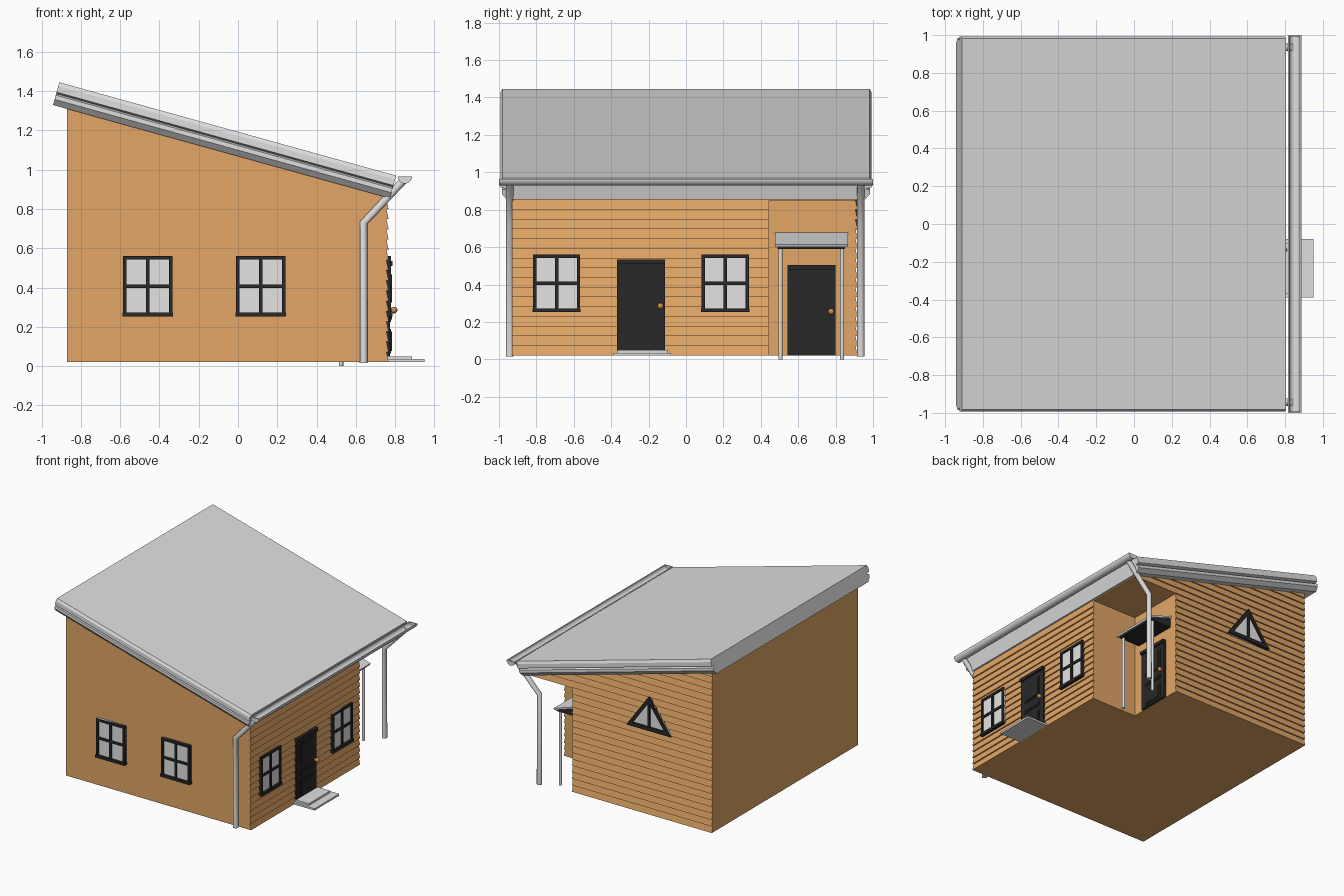
import bpy, bmesh, math
from mathutils import Vector

cube = bpy.data.objects.get("Cube")
if cube:
    bpy.data.objects.remove(cube, do_unlink=True)


def material(name, rgb):
    m = bpy.data.materials.new(name)
    m.use_nodes = True
    m.diffuse_color = (*rgb, 1)
    m.node_tree.nodes["Principled BSDF"].inputs["Base Color"].default_value = (*rgb, 1)
    return m


WOOD = material("orange wood", (0.76, 0.384, 0.134))
GREY = material("light grey metal", (0.74, 0.74, 0.74))
GLASS = material("pale window glass", (0.77, 0.77, 0.77))
BLACK = material("black paint", (0.02, 0.021, 0.02))
BRASS = material("brass", (0.6, 0.27, 0.07))

# Main dimensions
BASE, LEFT, RIGHT, FRONT, BACK = 0.02, -0.87, 0.755, -0.93, 0.905
PORCH_X, PORCH_Y, PORCH_TOP = 0.365, 0.445, 0.85
PITCH = math.atan2(1.445 - 0.97, 1.715)
ROOF_CORNER = Vector((-0.91, 0, 1.445))
ROOF_UP = Vector((math.sin(PITCH), 0, math.cos(PITCH)))


def under_roof(x):
    p = ROOF_CORNER - ROOF_UP * 0.115
    return p.z - (x - p.x) * math.tan(PITCH)


# Placements: (across, outward depth, height) to world
def along_y(u, d, v): return (u, d, v)
def along_x(u, d, v): return (d, u, v)
def front_wall(u, d, v): return (u, FRONT - d, v)
def right_wall(u, d, v): return (RIGHT + d, u, v)
def porch_wall(u, d, v): return (PORCH_X + d, u, v)
def back_wall(u, d, v): return (u, BACK + d, v)


def rect(u0, u1, v0, v1):
    return [(u0, v0), (u1, v0), (u1, v1), (u0, v1)]


def build(name, solids, mat, place, clip=False):
    """Extrude each (outline, depth0, depth1) into one object."""
    bm = bmesh.new()
    for pts, d0, d1 in solids:
        face = bm.faces.new([bm.verts.new(place(u, d0, v)) for u, v in pts])
        shift = Vector(place(0, d1, 0)) - Vector(place(0, d0, 0))
        new = bmesh.ops.extrude_face_region(bm, geom=[face], use_keep_orig=True)
        verts = [g for g in new["geom"] if isinstance(g, bmesh.types.BMVert)]
        bmesh.ops.translate(bm, verts=verts, vec=shift)
    bmesh.ops.recalc_face_normals(bm, faces=bm.faces)
    if clip:
        bmesh.ops.bisect_plane(bm, geom=bm.verts[:] + bm.edges[:] + bm.faces[:],
                               plane_co=ROOF_CORNER - ROOF_UP * 0.11,
                               plane_no=ROOF_UP, clear_outer=True)
    mesh = bpy.data.meshes.new(name)
    bm.to_mesh(mesh)
    bm.free()
    mesh.materials.append(mat)
    ob = bpy.data.objects.new(name, mesh)
    bpy.context.collection.objects.link(ob)
    return ob


def smooth(ob):
    bpy.ops.object.select_all(action='DESELECT')
    ob.select_set(True)
    bpy.context.view_layer.objects.active = ob
    bpy.ops.object.shade_smooth_by_angle()


# House body with a recessed porch at the back right corner
top = [(RIGHT, under_roof(RIGHT)), (LEFT, under_roof(LEFT))]
build("main_body", [([(LEFT, BASE), (RIGHT, BASE)] + top, FRONT, PORCH_Y)], WOOD, along_y)
build("porch_body", [([(LEFT, BASE), (PORCH_X, BASE), (PORCH_X, PORCH_TOP),
                       (RIGHT, PORCH_TOP)] + top, PORCH_Y, BACK)], WOOD, along_y)


# Clapboard siding
def clapboards(face, z0, count, height=0.052):
    pts = [(face - 0.01, z0)]
    for i in range(count):
        pts += [(face + 0.012, z0 + i * height), (face + 0.001, z0 + (i + 1) * height)]
    return pts + [(face - 0.01, z0 + count * height)]


build("right_siding", [(clapboards(RIGHT, BASE, 16), FRONT, PORCH_Y)], WOOD, along_y)
build("back_siding", [(clapboards(BACK, BASE, 25), LEFT, PORCH_X)], WOOD, along_x, True)
build("back_siding_over_porch", [(clapboards(BACK, PORCH_TOP, 3), PORCH_X, RIGHT)],
      WOOD, along_x, True)

# Roof slab with grooved fascia
side = [(0.982, 0), (0.992, -0.02), (0.992, -0.052), (0.962, -0.06),
        (0.985, -0.068), (0.985, -0.09), (0.957, -0.12)]
roof = build("roof", [(side + [(-y, h) for y, h in reversed(side)], 0, 1.78)], GREY, along_x)
roof.location = ROOF_CORNER
roof.rotation_euler.y = PITCH


# Half-round gutter with end caps
def arc(r, n=14):
    return [(0.85 + r * math.cos(math.pi * (1 + i / n)),
             0.965 + r * math.sin(math.pi * (1 + i / n))) for i in range(n + 1)]


smooth(build("gutter", [(arc(0.036) + arc(0.028)[::-1], -1, 1)], GREY, along_y))
build("gutter_caps", [(arc(0.036), s, s * 0.993) for s in (-1, 1)], GREY, along_y)


# Downspouts and porch posts
def pipe(name, points, radius):
    cu = bpy.data.curves.new(name, 'CURVE')
    cu.dimensions = '3D'
    cu.bevel_depth = radius
    cu.bevel_resolution = 4
    cu.use_fill_caps = True
    sp = cu.splines.new('POLY')
    sp.points.add(len(points) - 1)
    for p, co in zip(sp.points, points):
        p.co = (*co, 1)
    cu.materials.append(GREY)
    bpy.context.collection.objects.link(bpy.data.objects.new(name, cu))


for name, y in (("front_downspout", -0.943), ("back_downspout", 0.935)):
    pipe(name, [(0.64, y, 0.015), (0.64, y, 0.73), (0.84, y, 0.942)], 0.02)
for name, y in (("front_porch_post", 0.505), ("back_porch_post", 0.835)):
    pipe(name, [(0.525, y, 0), (0.525, y, 0.6)], 0.011)


# Four-pane windows
def window(name, u, place, w=0.126, z0=0.255, z1=0.56, t=0.018):
    mid = (z0 + z1) / 2
    bars = [rect(u - w, u - w + t, z0, z1), rect(u + w - t, u + w, z0, z1),
            rect(u - w, u + w, z1 - t, z1), rect(u - t / 2, u + t / 2, z0, z1),
            rect(u - w, u + w, mid - t / 2, mid + t / 2)]
    sill = (rect(u - w - 0.003, u + w + 0.003, z0 - 0.003, z0 + t), 0, 0.032)
    build(name + "_frame", [(b, 0, 0.025) for b in bars] + [sill], BLACK, place)
    build(name + "_glass", [(rect(u - w, u + w, z0, z1), 0, 0.015)], GLASS, place)


window("front_left_window", -0.46, front_wall)
window("front_right_window", 0.115, front_wall)
window("right_near_window", -0.692, right_wall)
window("right_far_window", 0.21, right_wall)

# Triangular window on the back wall
outer = [(-0.515, 0.695), (-0.125, 0.695), (-0.32, 0.965)]
inner = [(-0.462, 0.725), (-0.178, 0.725), (-0.32, 0.922)]
ring = [[outer[i], outer[i - 1], inner[i - 1], inner[i]] for i in range(3)]
build("triangle_window_frame", [(q, 0, 0.028) for q in ring]
      + [(rect(-0.33, -0.31, 0.71, 0.93), 0, 0.024)], BLACK, back_wall)
build("triangle_window_glass", [(outer, 0, 0.015)], GLASS, back_wall)


# Panelled doors with brass knobs
def door(name, u, z0, place):
    w, h = 0.128, 0.485
    solids = [(rect(u - w, u + w, z0, z0 + h), 0, 0.018),
              (rect(u - w, u + w, z0 + h - 0.025, z0 + h), 0, 0.032)]
    for a, b in ((0.015, 0.14), (0.175, 0.215), (0.26, 0.43)):
        solids += [(rect(u - 0.085, u + 0.085, z0 + a, z0 + b), 0, 0.023),
                   (rect(u - 0.071, u + 0.071, z0 + a + 0.013, z0 + b - 0.013), 0, 0.028)]
    build(name, solids, BLACK, place)
    for r, d in ((0.017, 0.04), (0.011, 0.022)):
        bpy.ops.mesh.primitive_uv_sphere_add(segments=20, ring_count=12, radius=r,
                                             location=place(u + 0.104, d, z0 + 0.235))
        ob = bpy.context.object
        ob.name = name + "_knob"
        ob.data.materials.append(BRASS)
        smooth(ob)


door("main_door", -0.24, 0.05, right_wall)
door("porch_door", 0.672, BASE, porch_wall)

# Doorstep
build("doorstep", [(rect(-0.39, -0.08, BASE, 0.035), 0, 0.195),
                   (rect(-0.37, -0.1, 0.035, 0.05), 0, 0.13)], GREY, right_wall)

# Porch canopy
build("canopy_bracket", [([(PORCH_X, 0.59), (0.55, 0.59), (0.55, 0.605), (PORCH_X, 0.668)],
                          0.49, 0.85)], BLACK, along_y)
build("canopy_roof", [([(PORCH_X, 0.678), (PORCH_X, 0.664), (0.56, 0.6), (0.565, 0.613)],
                       0.475, 0.865)], GREY, along_y)
